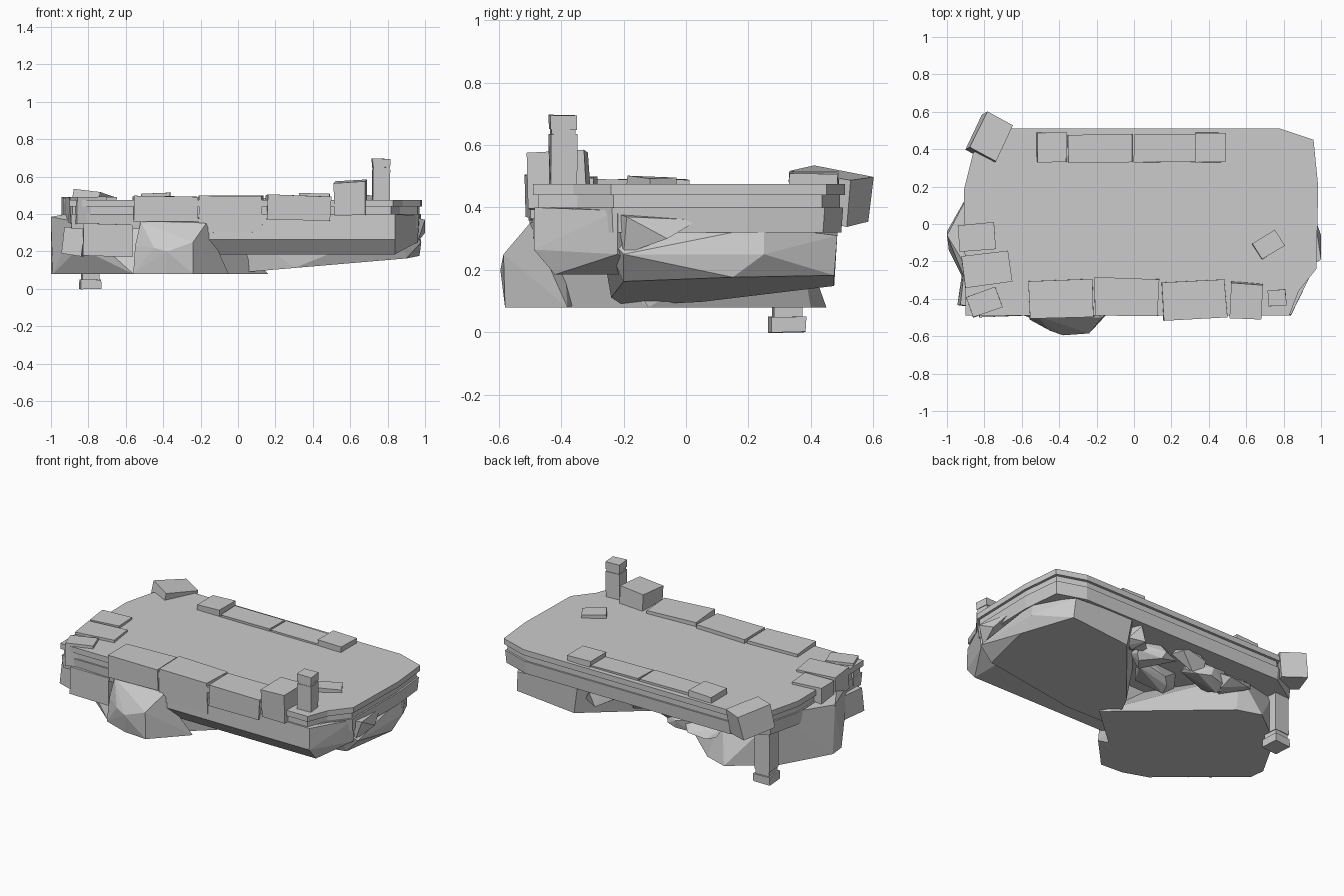
import bpy, bmesh, random
from math import radians
from mathutils import Vector, Euler

random.seed(4)


def finish(bm, name):
    bmesh.ops.recalc_face_normals(bm, faces=bm.faces)
    me = bpy.data.meshes.new(name)
    bm.to_mesh(me)
    bm.free()
    ob = bpy.data.objects.new(name, me)
    bpy.context.collection.objects.link(ob)
    return ob


def loft(name, outline, levels):
    """Stack the outline at (z, inset) levels and cap both ends."""
    bm = bmesh.new()
    rings = []
    for z, inset in levels:
        rings.append([bm.verts.new((x * (1 - inset), y * (1 - 2 * inset), z)) for x, y in outline])
    n = len(outline)
    for a, b in zip(rings, rings[1:]):
        for i in range(n):
            j = (i + 1) % n
            bm.faces.new((a[i], a[j], b[j], b[i]))
    bm.faces.new(rings[0][::-1])
    bm.faces.new(rings[-1])
    return finish(bm, name)


def hull(name, points):
    """Faceted rock: convex hull of a few points."""
    bm = bmesh.new()
    for p in points:
        bm.verts.new(p)
    bmesh.ops.convex_hull(bm, input=bm.verts)
    loose = [v for v in bm.verts if not v.link_faces]
    bmesh.ops.delete(bm, geom=loose, context='VERTS')
    bmesh.ops.dissolve_limit(bm, angle_limit=radians(2), verts=bm.verts, edges=bm.edges)
    return finish(bm, name)


def block(name, x, y, z0, z1, sx, sy, rz=0, rx=0, ry=0, rough=0.004):
    """Hewn stone block with slightly uneven corners."""
    bm = bmesh.new()
    bmesh.ops.create_cube(bm, size=1)
    rot = Euler((radians(rx), radians(ry), radians(rz))).to_matrix()
    for v in bm.verts:
        p = Vector((v.co.x * sx, v.co.y * sy, v.co.z * (z1 - z0)))
        p += Vector([random.uniform(-rough, rough) for _ in range(3)])
        v.co = rot @ p + Vector((x, y, (z0 + z1) / 2))
    return finish(bm, name)


# Layered floor slab
outline = [(-0.90, -0.49), (0.83, -0.49), (0.88, -0.36), (0.975, -0.24), (0.985, 0.2),
           (0.96, 0.45), (0.78, 0.51), (-0.66, 0.51), (-0.86, 0.38), (-0.91, 0.18)]
loft("floor_slab", outline, [(0.32, 0.012), (0.40, 0.006), (0.40, 0.016), (0.44, 0.016),
                             (0.44, 0), (0.475, 0)])

# Front ledge, sloping inward underneath and towards the right end
hull("front_ledge", [(x, y, z) for x in (-0.16, 0.84)
                     for y, z in ((-0.485, 0.40), (-0.488, 0.265), (-0.42, 0.185), (-0.1, 0.185), (-0.1, 0.4))]
     + [(0.88, -0.35, 0.39), (0.90, -0.3, 0.3), (0.96, -0.22, 0.25), (0.97, -0.22, 0.39)])

# Large rock under the right half, its base rising to the right and back
base = [(0.85, 0.475), (0.45, 0.475), (0.33, 0.3), (0.1, 0.05), (-0.02, -0.2),
        (0.3, -0.24), (0.9, -0.2), (0.97, 0.15)]
right_pts = [(x, y, 0.10 + 0.085 * (x - 0.16) + 0.05 * max(y, 0)) for x, y in base]
right_pts += [(0.84, 0.485, 0.31), (0.42, 0.485, 0.33), (0.05, 0.05, 0.34), (0.0, -0.25, 0.34),
              (0.87, -0.28, 0.34), (0.98, -0.2, 0.25), (0.98, 0.25, 0.25), (0.96, 0.25, 0.34)]
hull("right_rock", right_pts)
hull("right_end_stone", [(0.95, -0.22, 0.38), (1.0, -0.19, 0.37), (1.0, -0.06, 0.30),
                         (0.965, 0.04, 0.36), (0.96, -0.2, 0.25), (0.9, -0.1, 0.3)])

# Large flat-bottomed rock under the left half
base = [(0.16, -0.12), (-0.43, 0.40), (-0.58, 0.45), (-0.83, 0.26), (-1.0, -0.04),
        (-0.99, -0.14), (-0.56, -0.5), (-0.27, -0.5)]
left_pts = [(x, y, 0.08) for x, y in base]
left_pts += [(-0.05, -0.3, 0.33), (-0.5, 0.35, 0.36), (-0.83, 0.26, 0.40), (-1.0, -0.06, 0.385),
             (-0.92, -0.19, 0.40), (-0.87, -0.38, 0.36), (-0.85, -0.36, 0.22), (-0.2, -0.47, 0.34)]
hull("left_rock", left_pts)

# Boulder bulging from the front
hull("front_boulder", [(-0.56, -0.51, 0.08), (-0.39, -0.57, 0.08), (-0.24, -0.58, 0.08), (-0.05, -0.38, 0.08),
                       (-0.45, -0.57, 0.22), (-0.38, -0.595, 0.20), (-0.24, -0.585, 0.25), (-0.17, -0.50, 0.35),
                       (-0.52, -0.49, 0.36), (-0.55, -0.5, 0.23), (-0.35, -0.4, 0.38), (-0.4, -0.3, 0.1)])

# Small rocks filling the gap under the back of the slab
for i, (x, y, z, r) in enumerate([(0.3, 0.4, 0.28, 0.10), (0.08, 0.28, 0.29, 0.12), (-0.1, 0.36, 0.3, 0.09),
                                  (-0.25, 0.32, 0.26, 0.12), (-0.4, 0.38, 0.27, 0.11), (-0.05, 0.12, 0.28, 0.12)]):
    pts = []
    for _ in range(14):
        d = Vector([random.gauss(0, 1) for _ in range(3)]).normalized() * r
        pts.append((x + d.x * 1.3, min(y + d.y, 0.48), min(z + d.z * 0.8, 0.36)))
    hull(f"gap_rock_{i + 1}", pts)

# Edge blocks: name, x, y, z0, z1, size x, size y, turn z, tilt x, tilt y
blocks = [
    ("front_block_1", -0.39, -0.40, 0.36, 0.495, 0.345, 0.20, 2, 0, 0),
    ("front_block_2", -0.04, -0.39, 0.30, 0.497, 0.34, 0.20, -1, 0, 0),
    ("front_block_3", 0.32, -0.405, 0.365, 0.498, 0.34, 0.205, 3, 0, 1.5),
    ("front_block_4", 0.60, -0.41, 0.40, 0.575, 0.17, 0.19, -3, 3, -2),
    ("left_block_1", -0.84, -0.07, 0.33, 0.488, 0.19, 0.145, 4, 0, 0),
    ("left_block_2", -0.79, -0.24, 0.35, 0.49, 0.25, 0.165, 8, 0, 1),
    ("left_block_3", -0.80, -0.42, 0.35, 0.49, 0.17, 0.115, 20, 0, 0),
    ("lower_left_block", -0.70, -0.41, 0.175, 0.345, 0.26, 0.17, 3, 0, 1),
    ("lower_left_stone", -0.87, -0.34, 0.18, 0.33, 0.11, 0.20, -8, 0, 6),
    ("left_corner_block", -0.775, 0.462, 0.365, 0.51, 0.16, 0.215, -27, -9, 6),
    ("back_block_1", -0.44, 0.41, 0.45, 0.512, 0.16, 0.155, 0, 0, 0),
    ("back_block_2", -0.18, 0.405, 0.45, 0.487, 0.345, 0.145, 0, 0, 0),
    ("back_block_3", 0.165, 0.405, 0.45, 0.487, 0.33, 0.145, 0, 0, 0),
    ("back_block_4", 0.41, 0.41, 0.45, 0.510, 0.16, 0.155, 0, 0, 0),
    ("loose_stone", 0.72, -0.11, 0.45, 0.498, 0.145, 0.10, 33, 0, 3),
]
for b in blocks:
    block(*b)


# Posts with a neck groove and a head
def post(name, x, y, shaft, head, sx, sy, grow, tilt):
    lo, hi = sorted((*shaft, *head))[1:3]
    block(name + "_shaft", x, y, *shaft, sx, sy, 4, 0, tilt, 0.002)
    block(name + "_neck", x, y, lo - 0.005, hi + 0.005, sx * 0.92, sy * 0.92, 4, 0, tilt, 0)
    block(name + "_head", x, y, *head, sx + grow, sy + grow, 4, 0, tilt, 0.002)


post("top_post", 0.765, -0.395, (0.44, 0.635), (0.65, 0.695), 0.092, 0.084, 0.003, 1)
post("hanging_post", -0.79, 0.325, (0.08, 0.36), (0.0, 0.05), 0.10, 0.10, 0.013, 0)
